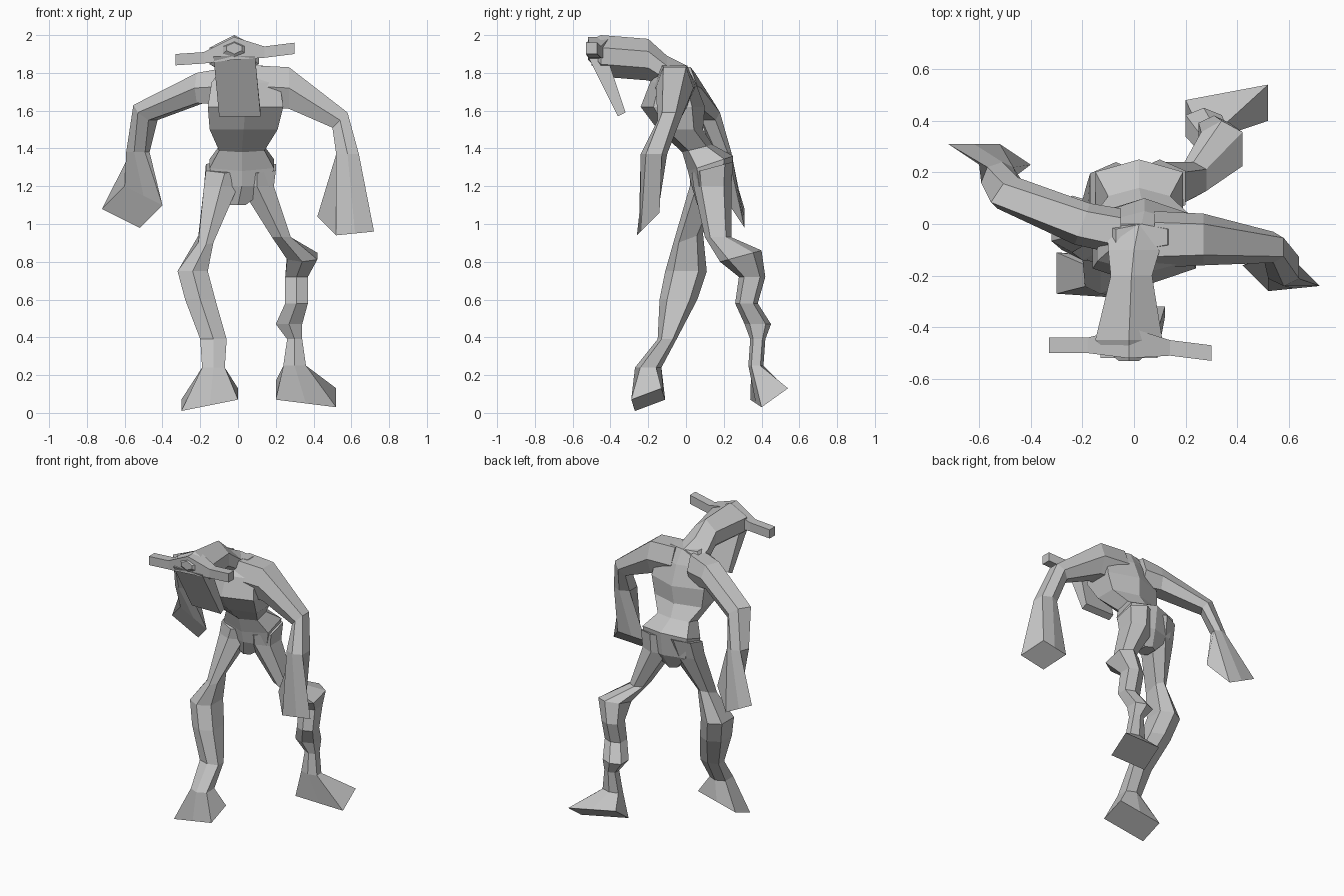
import bpy, bmesh
from mathutils import Vector

cube = bpy.data.objects.get("Cube")
if cube:
    bpy.data.objects.remove(cube, do_unlink=True)

SIDE, BACK, UP = Vector((1, 0, 0)), Vector((0, 1, 0)), Vector((0, 0, 1))

shade = .55
grey = bpy.data.materials.new("clay_grey")
grey.use_nodes = True
grey.diffuse_color = (shade, shade, shade, 1)
grey.node_tree.nodes["Principled BSDF"].inputs["Base Color"].default_value = grey.diffuse_color


def section(at, across, through, corner=.6):
    """Six-sided section, ridged along its through axis; corner 1 gives a rectangle."""
    centre = Vector(at)
    half = [-across - through * corner, -through, across - through * corner]
    return [centre + offset for offset in half] + [centre - offset for offset in half]


def level(at, wide, deep, rise=0, corner=.6):
    """Section lying flat, optionally rising toward the back."""
    return section(at, SIDE * wide, BACK * deep + UP * rise, corner)


def upright(at, wide, tall):
    """Section facing forward, for parts that run front to back."""
    return section(at, SIDE * wide, UP * tall, corner=.4)


def bar(at, size):
    """Square section facing sideways, for parts that run left to right."""
    return section(at, BACK * size, UP * size, corner=1)


def loft(name, *sections):
    """Skin a row of sections into one closed, flat-shaded part."""
    bm = bmesh.new()
    rows = [[bm.verts.new(point) for point in ring] for ring in sections]
    for low, high in zip(rows, rows[1:]):
        for i in range(len(low)):
            bm.faces.new((low[i - 1], low[i], high[i], high[i - 1]))
    bm.faces.new(rows[0])
    bm.faces.new(rows[-1])
    bmesh.ops.recalc_face_normals(bm, faces=bm.faces)
    mesh = bpy.data.meshes.new(name)
    bm.to_mesh(mesh)
    bm.free()
    mesh.materials.append(grey)
    bpy.context.collection.objects.link(bpy.data.objects.new(name, mesh))


# Torso from shoulders down to crotch
loft(
    "torso",
    level(at=(.03, -.05, 1.84), wide=.1, deep=.05),
    level(at=(.04, -.07, 1.75), wide=.18, deep=.12),
    level(at=(.04, -.07, 1.62), wide=.2, deep=.17),
    level(at=(.03, -.03, 1.5), wide=.18, deep=.12),
    level(at=(.02, .06, 1.4), wide=.12, deep=.08, rise=.02),
    level(at=(.02, .13, 1.32), wide=.17, deep=.12, rise=.04),
    level(at=(.02, .13, 1.2), wide=.15, deep=.1),
    level(at=(0, .12, 1.1), wide=.04, deep=.06),
)

# Head and neck, running front to back
loft(
    "head",
    upright(at=(-.02, -.53, 1.93), wide=.04, tall=.03),
    upright(at=(-.02, -.45, 1.89), wide=.13, tall=.11),
    upright(at=(-.01, -.2, 1.87), wide=.08, tall=.11),
    upright(at=(0, -.1, 1.8), wide=.1, tall=.09),
    upright(at=(.02, 0, 1.76), wide=.12, tall=.08),
)
loft(
    "face_plate",
    level(at=(-.02, -.47, 1.89), wide=.11, deep=.05, corner=1),
    level(at=(.01, -.34, 1.58), wide=.11, deep=.02, rise=.01, corner=1),
)
loft(
    "brow_horns",
    bar(at=(-.33, -.47, 1.87), size=.03),
    bar(at=(-.18, -.47, 1.88), size=.03),
    bar(at=(-.02, -.46, 1.93), size=.06),
    bar(at=(.14, -.48, 1.91), size=.03),
    bar(at=(.3, -.5, 1.93), size=.03),
)

# Arms: the across axis turns from up at the shoulder to outward at the hand
loft(
    "left_arm",
    section(at=(.08, -.06, 1.73), across=UP * .11, through=BACK * .11),
    section(at=(.27, -.06, 1.72), across=UP * .11, through=BACK * .1),
    section(at=(.54, -.09, 1.55), across=(SIDE + UP) * .04, through=BACK * .06),
    section(at=(.58, -.17, 1.37), across=SIDE * .06, through=BACK * .07),
    section(at=(.57, -.2, 1), across=SIDE * .1 + (BACK + UP) * .01,
            through=(BACK + UP - SIDE) * .05, corner=1),
)
loft(
    "right_arm",
    section(at=(-.05, -.03, 1.73), across=UP * .1, through=BACK * .09),
    section(at=(-.2, 0, 1.72), across=UP * .08, through=SIDE * .03 + BACK * .08),
    section(at=(-.49, .12, 1.59), across=(UP - SIDE) * .04, through=SIDE * .04 + BACK * .06),
    section(at=(-.53, .19, 1.38), across=SIDE * -.05, through=SIDE * .02 + BACK * .05),
    section(at=(-.56, .27, 1.09), across=UP * .05 - SIDE * .1,
            through=BACK * .04 - (SIDE + UP) * .06, corner=1),
)

# Legs from hip to slanted sole, striding apart
loft(
    "left_leg",
    level(at=(.1, .14, 1.3), wide=.1, deep=.11, rise=.03),
    level(at=(.1, .14, 1.2), wide=.09, deep=.1),
    level(at=(.23, .17, .93), wide=.05, deep=.07),
    level(at=(.34, .29, .83), wide=.08, deep=.11, rise=.03),
    level(at=(.31, .35, .72), wide=.06, deep=.07),
    level(at=(.31, .32, .58), wide=.06, deep=.06),
    level(at=(.27, .38, .47), wide=.07, deep=.07),
    level(at=(.3, .38, .39), wide=.04, deep=.04),
    level(at=(.3, .37, .25), wide=.06, deep=.04),
    section(at=(.36, .44, .1), across=SIDE * .16 + BACK * .03 - UP * .02,
            through=BACK * .07 + UP * .05, corner=1),
)
loft(
    "right_leg",
    level(at=(-.07, .13, 1.3), wide=.1, deep=.11, rise=.03),
    level(at=(-.09, .11, 1.2), wide=.09, deep=.09),
    level(at=(-.17, .01, .92), wide=.04, deep=.08, rise=.03),
    level(at=(-.24, 0, .75), wide=.08, deep=.11),
    level(at=(-.2, -.04, .6), wide=.08, deep=.1),
    level(at=(-.13, -.1, .39), wide=.07, deep=.05),
    level(at=(-.13, -.2, .24), wide=.06, deep=.07),
    section(at=(-.15, -.2, .07), across=SIDE * .15 - BACK * .01 + UP * .03,
            through=BACK * .08 + UP * .03, corner=1),
)
